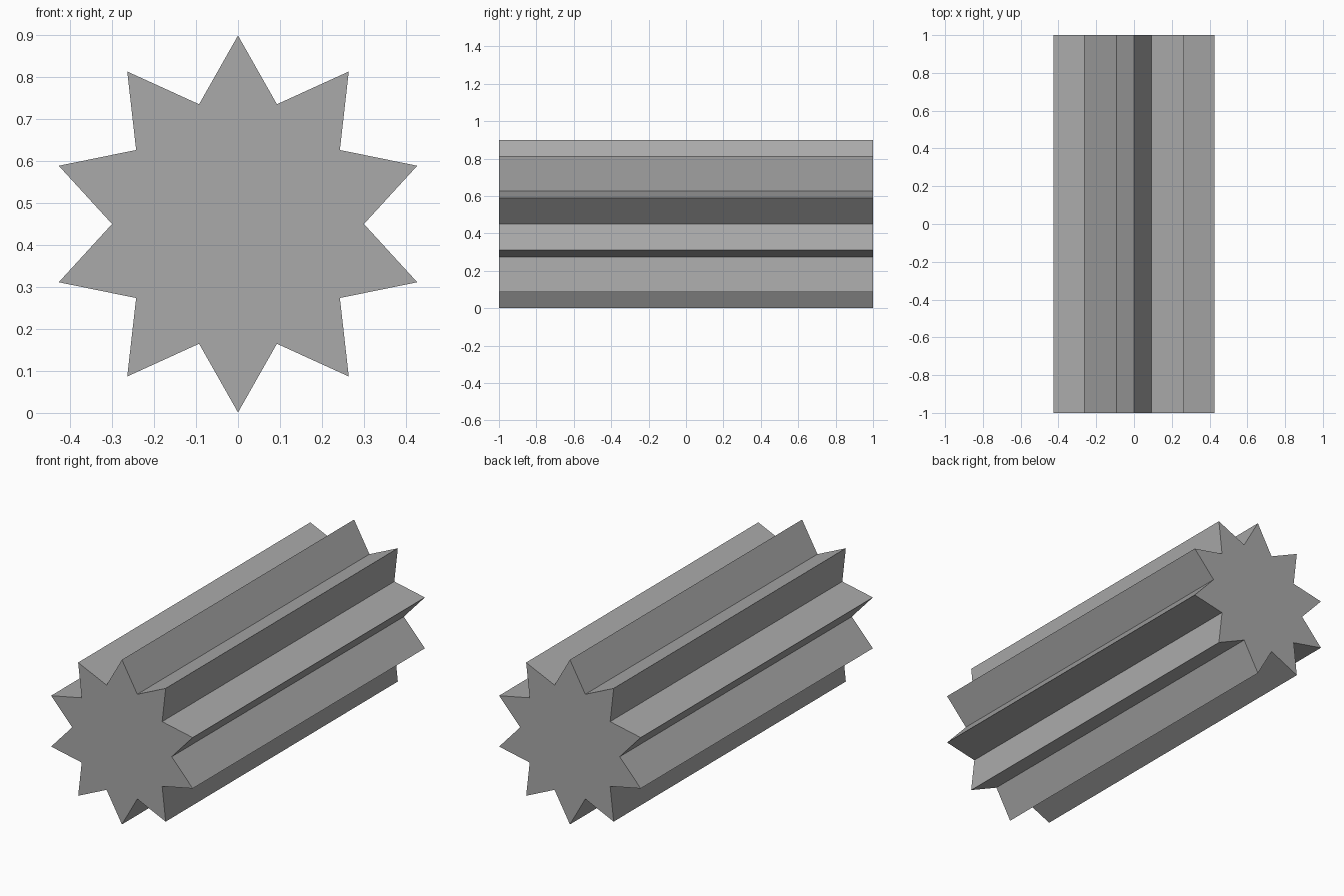
import bpy
import bmesh
from math import sin, cos, pi

POINTS = 10
TIP_RADIUS = 0.449
VALLEY_RADIUS = 0.30
LENGTH = 2.0
CENTRE_Z = 0.45

default_cube = bpy.data.objects.get("Cube")
if default_cube:
    bpy.data.objects.remove(default_cube, do_unlink=True)

# Plain grey material
grey = bpy.data.materials.new("grey")
grey.use_nodes = True
colour = (0.4, 0.4, 0.4, 1.0)
grey.diffuse_color = colour
grey.node_tree.nodes["Principled BSDF"].inputs["Base Color"].default_value = colour

# Star profile at the front, extruded towards the back
bm = bmesh.new()
outline = []
for i in range(2 * POINTS):
    radius = VALLEY_RADIUS if i % 2 else TIP_RADIUS
    angle = pi * i / POINTS
    outline.append(bm.verts.new((radius * sin(angle), -LENGTH / 2,
                                 CENTRE_Z + radius * cos(angle))))
front = bm.faces.new(outline)
result = bmesh.ops.extrude_face_region(bm, geom=[front], use_keep_orig=True)
back_verts = [v for v in result["geom"] if isinstance(v, bmesh.types.BMVert)]
bmesh.ops.translate(bm, verts=back_verts, vec=(0, LENGTH, 0))
bmesh.ops.recalc_face_normals(bm, faces=bm.faces)

# Fluted star bar with flat faces
mesh = bpy.data.meshes.new("star_bar")
bm.to_mesh(mesh)
bm.free()
mesh.materials.append(grey)
star_bar = bpy.data.objects.new("star_bar", mesh)
bpy.context.collection.objects.link(star_bar)
